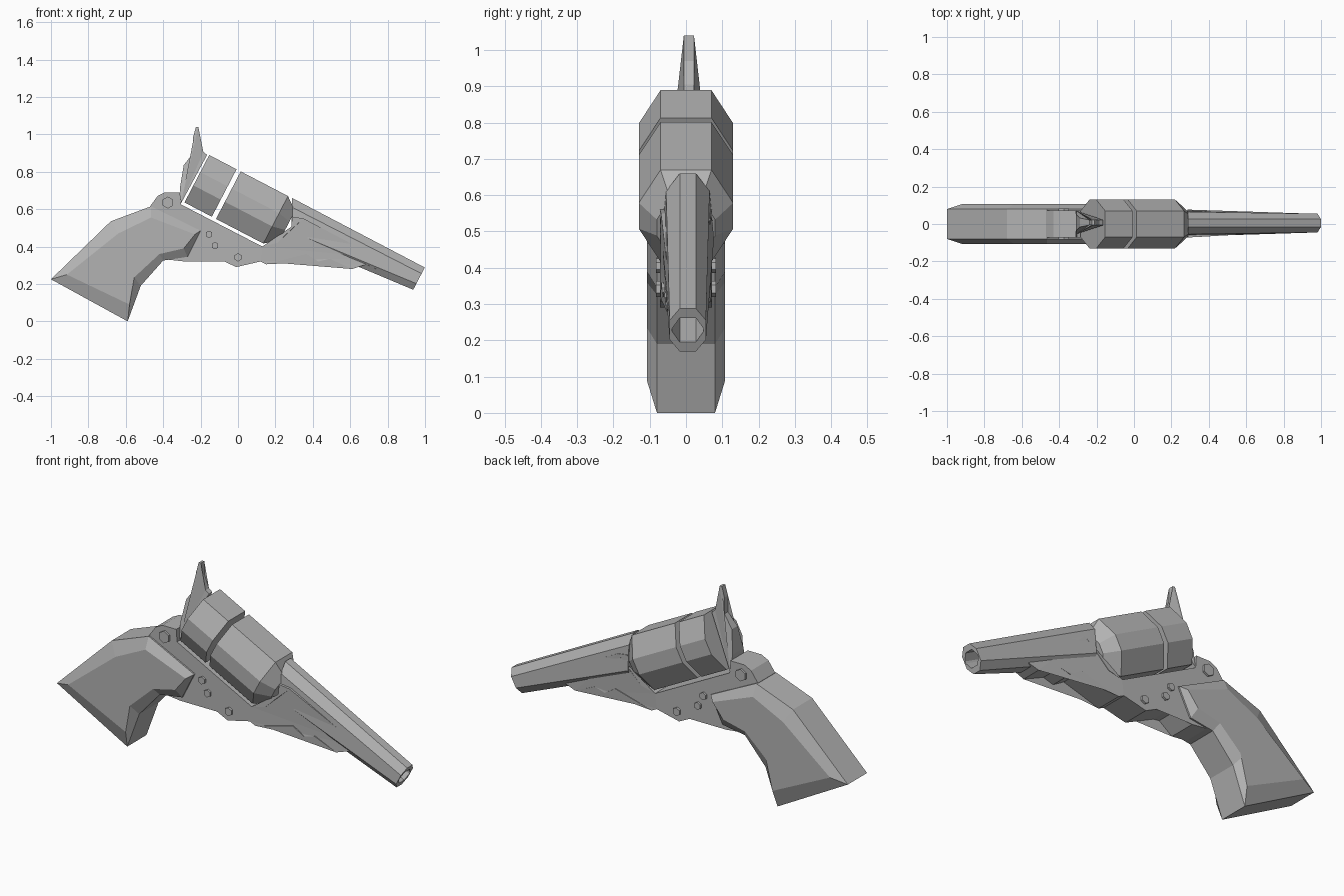
import bpy
import bmesh
from math import sin, cos, pi
from mathutils import Vector

default = bpy.data.objects.get("Cube")
if default:
    bpy.data.objects.remove(default, do_unlink=True)

grey = bpy.data.materials.new("plain grey")
grey.use_nodes = True
grey.diffuse_color = (0.45, 0.45, 0.45, 1)
grey.node_tree.nodes["Principled BSDF"].inputs["Base Color"].default_value = grey.diffuse_color

# Axis shared by the cylinder and barrel, sloping down toward the muzzle
AXIS_START = Vector((-0.22, 0, 0.7625))
ALONG = Vector((0.887, 0, -0.462))
ACROSS = Vector((0.462, 0, 0.887))


def loft(name, rings):
    """Skin a list of equal-sized rings and cap both ends."""
    bm = bmesh.new()
    loops = [[bm.verts.new(p) for p in ring] for ring in rings]
    count = len(loops[0])
    for a, b in zip(loops, loops[1:]):
        for i in range(count):
            j = (i + 1) % count
            bm.faces.new((a[i], a[j], b[j], b[i]))
    caps = [bm.faces.new(loops[0]), bm.faces.new(reversed(loops[-1]))]
    bmesh.ops.triangulate(bm, faces=caps)
    bmesh.ops.recalc_face_normals(bm, faces=bm.faces)
    mesh = bpy.data.meshes.new(name)
    bm.to_mesh(mesh)
    bm.free()
    mesh.materials.append(grey)
    obj = bpy.data.objects.new(name, mesh)
    bpy.context.collection.objects.link(obj)
    return obj


def plate(name, outline, half_width, centre=0.0):
    """Side profile given a thickness that may vary along x and z."""
    return loft(name, [[(x, centre + side * half_width(x, z), z) for x, z in outline]
                       for side in (-1, 1)])


def section(half, along, scale=1.0, lean=0.0, centre=0.0):
    """Symmetric cross-section from its (y, height) points, set on the axis."""
    points = half + [(-y, v) for y, v in reversed(half)]
    return [AXIS_START + ALONG * (along - lean * v) + ACROSS * v * scale
            + Vector((0, y * scale + centre, 0)) for y, v in points]


# Cylinder: rear ring, then main drum with a chamfered nose
drum = [(0.07, 0.143), (0.13, 0.04), (0.13, -0.04), (0.07, -0.143)]
loft("cylinder_rear", [section(drum, 0), section(drum, 0.165)])
loft("cylinder_front", [section(drum, 0.19), section(drum, 0.475), section(drum, 0.545, 0.62)])

# Tapered eight-sided barrel with a recessed bore
breech = [(0.022, 0.144), (0.06, 0.10), (0.072, -0.017), (0.05, -0.05)]
muzzle = [(0.022, 0.142), (0.05, 0.105), (0.05, 0.045), (0.022, 0.008)]
bore = [(0.022, 0.113), (0.043, 0.08), (0.043, 0.07), (0.022, 0.037)]
loft("barrel", [section(breech, 0.57, lean=0.5, centre=0.005),
                section(muzzle, 1.3, centre=0.005),
                section(bore, 1.3, centre=0.005),
                section(bore, 1.15, centre=0.005)])

# Frame with stepped underside, narrowing toward the muzzle
frame = [(-0.305, 0.625), (0.13, 0.40), (0.21, 0.42), (0.283, 0.49), (0.29, 0.56),
         (0.35, 0.55), (0.75, 0.34), (0.75, 0.275), (0.685, 0.305), (0.61, 0.28),
         (0.49, 0.335), (0.43, 0.32), (0.365, 0.36), (0.15, 0.305), (0.12, 0.32),
         (-0.01, 0.29), (-0.175, 0.37), (-0.21, 0.375), (-0.285, 0.32), (-0.375, 0.33),
         (-0.45, 0.45), (-0.47, 0.615), (-0.43, 0.67), (-0.39, 0.69), (-0.31, 0.69)]
plate("frame", frame, lambda x, z: 0.072 - 0.06 * max(0, x - 0.3))

# Grip with bevelled side panels
outer = [(-1, 0.225), (-0.68, 0.535), (-0.465, 0.615), (-0.2, 0.485),
         (-0.27, 0.345), (-0.4, 0.325), (-0.52, 0.19), (-0.59, 0)]
inner = [(-0.915, 0.25), (-0.64, 0.47), (-0.465, 0.555), (-0.23, 0.465),
         (-0.29, 0.39), (-0.42, 0.36), (-0.555, 0.235), (-0.58, 0.09)]
loft("grip", [[(x, y, z) for x, z in ring]
              for ring, y in ((inner, -0.108), (outer, -0.08), (outer, 0.08), (inner, 0.108))])

# Hammer, wide at the base and thin at the spur
hammer = [(-0.305, 0.63), (-0.31, 0.715), (-0.29, 0.835), (-0.24, 0.9), (-0.24, 0.985),
          (-0.225, 1.04), (-0.212, 1.04), (-0.212, 0.97), (-0.185, 0.905), (-0.165, 0.89)]
plate("hammer", hammer, lambda x, z: 0.014 + 0.18 * max(0, 0.89 - z), 0.008)

# Six-sided screws passing through the frame
screws = [(-0.375, 0.635, 0.032), (-0.155, 0.465, 0.02), (-0.123, 0.405, 0.02), (0, 0.342, 0.022)]
for number, (x, z, radius) in enumerate(screws, 1):
    hexagon = [(x + radius * sin(k * pi / 3), z + radius * cos(k * pi / 3)) for k in range(6)]
    plate(f"frame_screw_{number}", hexagon, lambda x, z: 0.083)
